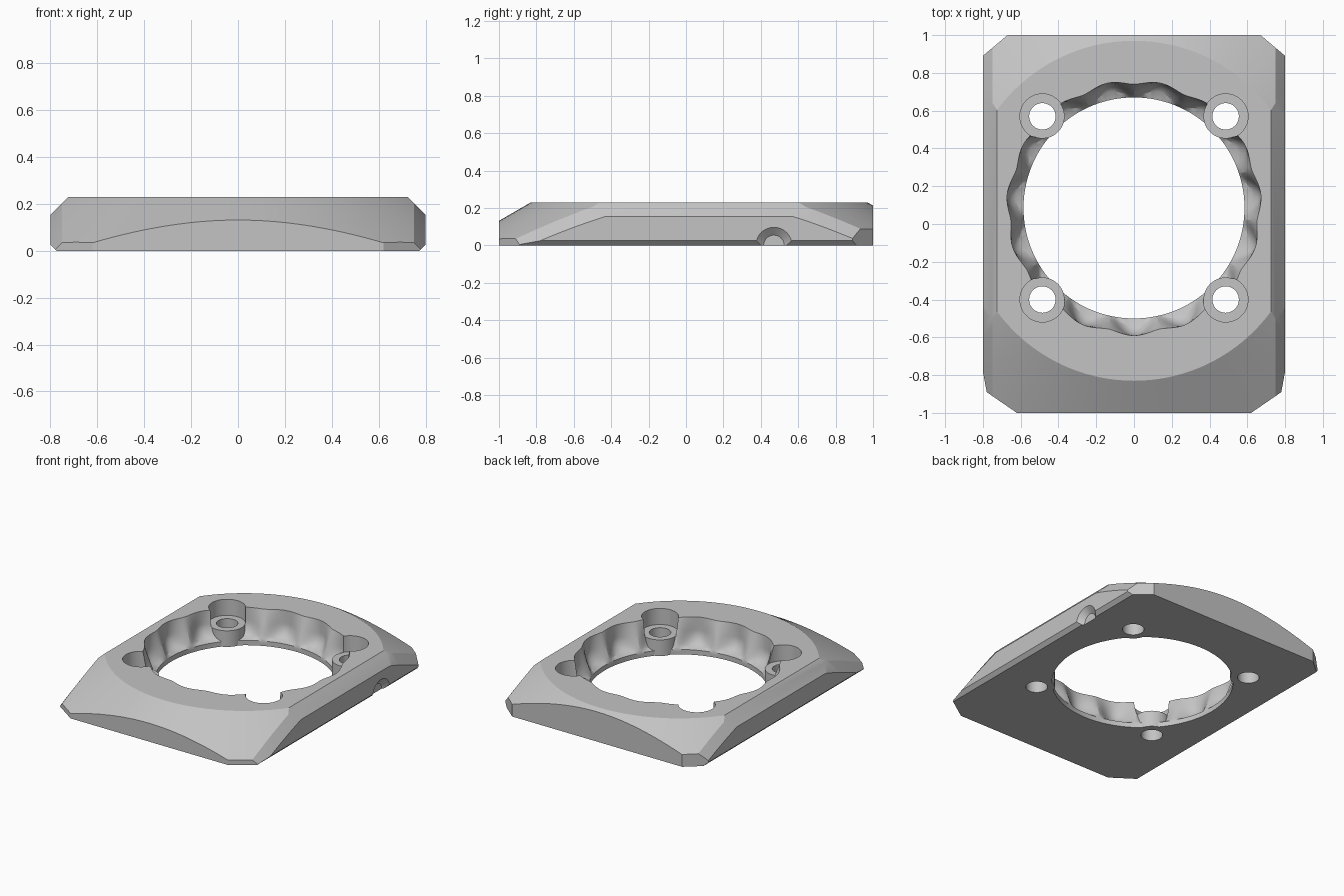
import bpy, bmesh, math
from mathutils import Matrix, Vector

if "Cube" in bpy.data.objects:
    bpy.data.objects.remove(bpy.data.objects["Cube"], do_unlink=True)

grey = bpy.data.materials.new("plain grey")
grey.use_nodes = True
COLOUR = (0.55, 0.55, 0.55, 1)
grey.diffuse_color = COLOUR
grey.node_tree.nodes["Principled BSDF"].inputs["Base Color"].default_value = COLOUR

TOP = 0.23
HOLE_Y = 0.085
SEAT = 0.115
SCREWS = [(sx * 0.485, HOLE_Y + sy * 0.485) for sx in (-1, 1) for sy in (-1, 1)]


def make(name, bm):
    bmesh.ops.recalc_face_normals(bm, faces=bm.faces)
    mesh = bpy.data.meshes.new(name)
    bm.to_mesh(mesh)
    bm.free()
    mesh.materials.append(grey)
    obj = bpy.data.objects.new(name, mesh)
    bpy.context.collection.objects.link(obj)
    return obj


def prism(name, points, direction):
    bm = bmesh.new()
    face = bm.faces.new([bm.verts.new(p) for p in points])
    result = bmesh.ops.extrude_face_region(bm, geom=[face])
    verts = [v for v in result["geom"] if isinstance(v, bmesh.types.BMVert)]
    bmesh.ops.translate(bm, verts=verts, vec=direction)
    return make(name, bm)


def frustum(name, r1, r2, depth, matrix, segments=48):
    bm = bmesh.new()
    bmesh.ops.create_cone(bm, cap_ends=True, segments=segments, radius1=r1,
                          radius2=r2, depth=depth, matrix=matrix)
    return make(name, bm)


def upright(name, x, y, radius, z0, z1):
    return frustum(name, radius, radius, z1 - z0, Matrix.Translation((x, y, (z0 + z1) / 2)))


def combine(target, tool, operation):
    mod = target.modifiers.new("cut", "BOOLEAN")
    mod.operation = operation
    mod.solver = "EXACT"
    mod.object = tool
    bpy.context.view_layer.objects.active = target
    bpy.ops.object.modifier_apply(modifier=mod.name)
    bpy.data.objects.remove(tool, do_unlink=True)


# Crown: flat top falling away as a shallow cone, with sheared side bevels
SLOPE, FLAT_R, LOW = 0.58, 0.9, -0.5
bm = bmesh.new()
bmesh.ops.create_cone(bm, cap_ends=True, segments=128, radius1=FLAT_R + (TOP - LOW) / SLOPE,
                      radius2=FLAT_R, depth=TOP - LOW,
                      matrix=Matrix.Translation((0, 0.07, (TOP + LOW) / 2)))
BEVEL_X = 0.75
for side in (-1, 1):
    bmesh.ops.bisect_plane(bm, geom=bm.verts[:] + bm.edges[:] + bm.faces[:],
                           plane_co=(side * BEVEL_X, 0, 0), plane_no=(side, 0, 0))
for v in bm.verts:
    v.co.z -= max(0, abs(v.co.x) - BEVEL_X)
plate = make("mounting_plate", bm)

# Side profile with top and bottom chamfers, then the clipped-corner outline
half = [(0.775, 0), (0.8, 0.025), (0.8, 0.155), (0.625, 0.33)]
section = half + [(-x, z) for x, z in reversed(half)]
combine(plate, prism("section", [(x, -1.2, z) for x, z in section], (0, 2.4, 0)), "INTERSECT")
half = [(0.62, -1), (0.85, -0.842), (0.85, 0.848), (0.67, 1)]
outline = half + [(-x, y) for x, y in reversed(half)]
combine(plate, prism("outline", [(x, y, -0.2) for x, y in outline], (0, 0, 0.8)), "INTERSECT")

# Central opening: fifteen rounded grooves that fade out above a plain lower lip
COUNT, STEPS = 15, 16


def wall_radius(angle, z):
    ridge = 0.07 * min(max((z - 0.04) / 0.19, 0), 1.1)
    t = min(max((z - 0.035) / 0.1, 0), 1)
    groove = max(ridge, 0.09 * math.sqrt(1 - (1 - t) ** 2))
    w = 0.5 + 0.5 * math.cos(COUNT * angle)
    return 0.585 + ridge + (groove - ridge) * w ** 0.8


bm = bmesh.new()
levels = [-0.1, 0.02] + [0.035 + 0.0125 * i for i in range(17)] + [0.3]
rings = []
for z in levels:
    ring = []
    for i in range(COUNT * STEPS):
        a = math.tau * i / (COUNT * STEPS)
        r = wall_radius(a, z)
        ring.append(bm.verts.new((r * math.sin(a), HOLE_Y - r * math.cos(a), z)))
    rings.append(ring)
for low, high in zip(rings, rings[1:]):
    for i in range(len(low)):
        bm.faces.new((low[i - 1], low[i], high[i], high[i - 1]))
bm.faces.new(rings[0])
bm.faces.new(rings[-1])
opening = make("opening", bm)

# Screw posts stay standing inside the opening
for x, y in SCREWS:
    combine(opening, upright("post", x, y, 0.117, -0.3, SEAT + 0.02), "DIFFERENCE")
combine(plate, opening, "DIFFERENCE")

# Counterbores and through holes
for x, y in SCREWS:
    combine(plate, upright("counterbore", x, y, 0.119, SEAT, 0.5), "DIFFERENCE")
    combine(plate, upright("screw_hole", x, y, 0.07, -0.2, 0.4), "DIFFERENCE")

# Tapered cable notch low on the left side
turn = Matrix.Translation((0.79, 0.47, 0)) @ Matrix.Rotation(math.pi / 2, 4, "Y")
combine(plate, frustum("notch", 0.055, 0.115, 0.05, turn, 32), "DIFFERENCE")

# Smooth the curved walls, keep the chamfers crisp
bpy.ops.object.select_all(action="DESELECT")
plate.select_set(True)
bpy.context.view_layer.objects.active = plate
bpy.ops.object.shade_smooth_by_angle(angle=math.radians(25))
